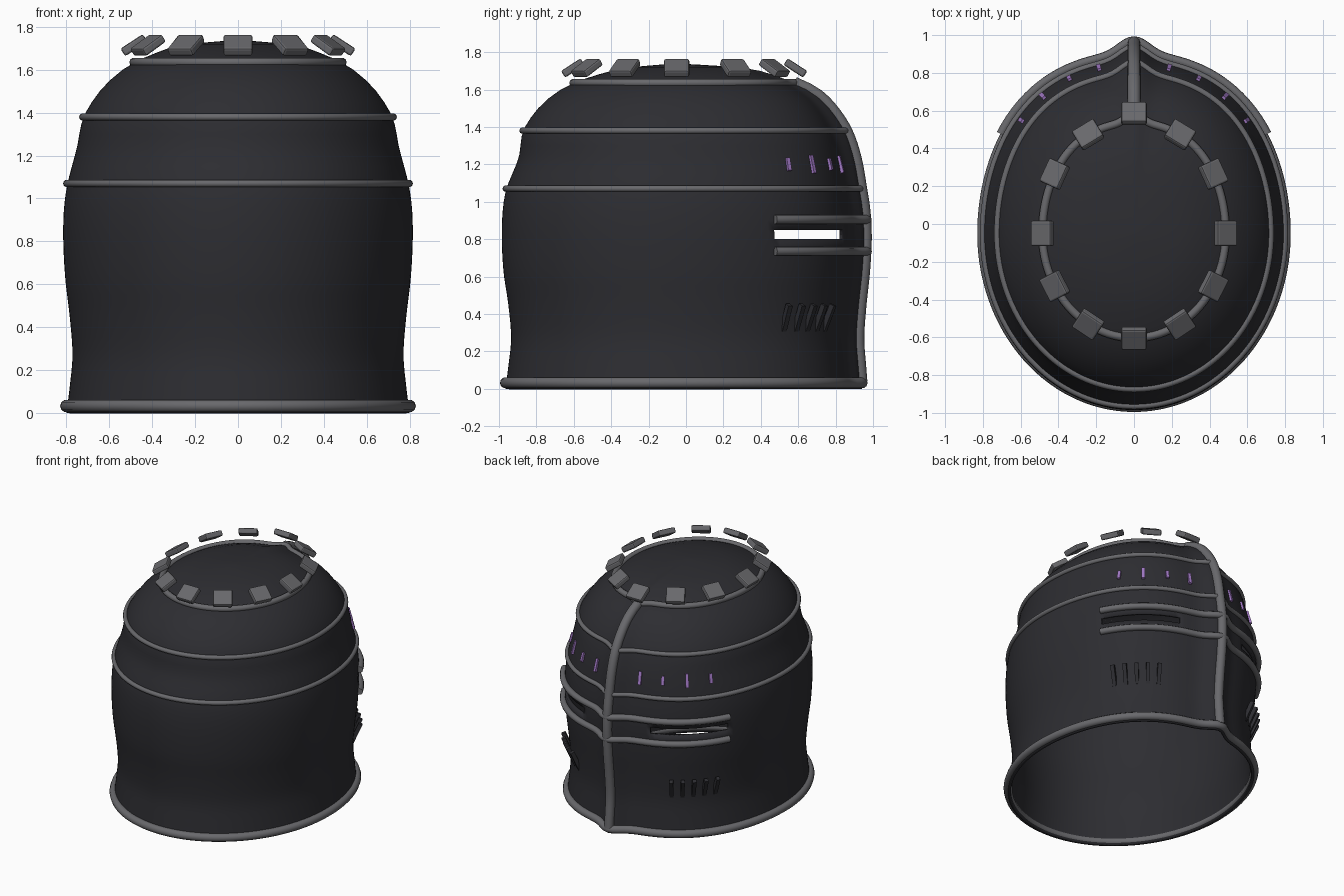
import bpy, bmesh
from math import sin, cos, exp, radians, pi
from mathutils import Vector, Matrix

if "Cube" in bpy.data.objects:
    bpy.data.objects.remove(bpy.data.objects["Cube"], do_unlink=True)


def material(name, color):
    m = bpy.data.materials.new(name)
    m.use_nodes = True
    m.diffuse_color = (*color, 1)
    bsdf = m.node_tree.nodes["Principled BSDF"]
    bsdf.inputs["Base Color"].default_value = (*color, 1)
    bsdf.inputs["Roughness"].default_value = 0.6
    return m


DARK = material("charcoal", (0.026, 0.026, 0.031))
GREY = material("steel grey", (0.14, 0.14, 0.15))
PURPLE = material("purple", (0.36, 0.19, 0.56))

# Helmet profile: height, half width, rear reach, front reach
PROFILE = [
    (0, .80, .965, .94), (.12, .785, .95, .93), (.27, .772, .935, .92),
    (.45, .785, .95, .932), (.62, .805, .975, .95), (.8, .815, .985, .96),
    (.95, .812, .98, .953), (1.07, .795, .96, .935), (1.235, .752, .895, .905),
    (1.38, .72, .87, .855), (1.5, .645, .79, .775), (1.58, .565, .70, .69),
    (1.63, .49, .61, .59), (1.68, .38, .47, .46), (1.72, .24, .29, .28),
    (1.738, .02, .07, -.03)]
CENTRE = -0.05


def section(z):
    """Smoothly interpolated profile row at height z."""
    n = len(PROFILE)
    i = max(k for k in range(n - 1) if PROFILE[k][0] <= z or k == 0)
    a, b = PROFILE[i], PROFILE[i + 1]
    before, after = PROFILE[max(i - 1, 0)], PROFILE[min(i + 2, n - 1)]
    h = b[0] - a[0]
    s = (z - a[0]) / h
    row = []
    for k in (1, 2, 3):
        m0 = (b[k] - before[k]) / (b[0] - before[0]) * h
        m1 = (after[k] - a[k]) / (after[0] - a[0]) * h
        row.append((2*s**3 - 3*s**2 + 1) * a[k] + (s**3 - 2*s**2 + s) * m0
                   + (3*s**2 - 2*s**3) * b[k] + (s**3 - s**2) * m1)
    return row


def surface(t, z, off=0.0):
    """Point on the helmet; t runs round from the beak."""
    half, rear, tip = section(z)
    c, s = cos(t), sin(t)
    if c > 0:
        shape = 1 - 0.075 * c**3 + 0.075 * exp(-(s / 0.12)**2)
        y = (tip - CENTRE + off) * c * shape
    else:
        y = (rear + CENTRE + off) * c
    return Vector(((half + off) * s, y + CENTRE, z))


def finish(name, bm, mat):
    mesh = bpy.data.meshes.new(name)
    bm.to_mesh(mesh)
    bm.free()
    mesh.materials.append(mat)
    obj = bpy.data.objects.new(name, mesh)
    bpy.context.collection.objects.link(obj)
    return obj


def smooth(obj, angle=35):
    bpy.ops.object.select_all(action='DESELECT')
    obj.select_set(True)
    bpy.context.view_layer.objects.active = obj
    bpy.ops.object.shade_smooth_by_angle(angle=radians(angle))


def tube(name, points, radius, closed=False):
    cu = bpy.data.curves.new(name, 'CURVE')
    cu.dimensions = '3D'
    cu.bevel_depth = radius
    cu.bevel_resolution = 3
    cu.use_fill_caps = True
    sp = cu.splines.new('POLY')
    sp.points.add(len(points) - 1)
    for p, co in zip(sp.points, points):
        p.co = (*co, 1)
    sp.use_cyclic_u = closed
    cu.materials.append(GREY)
    bpy.context.collection.objects.link(bpy.data.objects.new(name, cu))


def slab(name, t, z, off, size, tilt, mat, bevel=0.0):
    """Box set on the surface, leaning outward by tilt degrees."""
    side = (surface(t + .03, z) - surface(t - .03, z)).normalized()
    up = Vector((0, 0, 1))
    out = up.cross(side)
    lean = up * cos(radians(tilt)) + out * sin(radians(tilt))
    face = lean.cross(side)
    rot = Matrix((side, face, lean)).transposed().to_4x4()
    bm = bmesh.new()
    bmesh.ops.create_cube(bm, size=1, matrix=Matrix.Translation(surface(t, z) + off[0] * out + off[1] * up)
                          @ rot @ Matrix.Diagonal((*size, 1)))
    obj = finish(name, bm, mat)
    if bevel:
        mod = obj.modifiers.new("bevel", 'BEVEL')
        mod.width = bevel
        mod.segments = 2


# Shell with an eye slit cut in each side of the front
STEPS = 160
heights = [i * 0.05 for i in range(33)] + [1.63, 1.655, 1.68, 1.7, 1.72, 1.732, 1.738]
bm = bmesh.new()
rows = [[bm.verts.new(surface(2 * pi * j / STEPS, z)) for j in range(STEPS)] for z in heights]
for i in range(len(rows) - 1):
    for j in range(STEPS):
        middle = (j + 0.5) * 360 / STEPS
        from_beak = min(middle, 360 - middle)
        if i == 16 and 20 < from_beak < 58.5:
            continue
        k = (j + 1) % STEPS
        bm.faces.new((rows[i][j], rows[i + 1][j], rows[i + 1][k], rows[i][k]))
bm.faces.new(rows[-1])
bmesh.ops.recalc_face_normals(bm, faces=bm.faces)
shell = finish("helmet_shell", bm, DARK)
solid = shell.modifiers.new("thickness", 'SOLIDIFY')
solid.thickness = 0.02
solid.offset = -1
smooth(shell)

# Trim rings round the shell
for name, z, radius in (("bottom_rim", .032, .03), ("lower_band", 1.07, .017),
                        ("upper_band", 1.38, .017), ("crown_ring", 1.635, .022)):
    tube(name, [surface(2 * pi * j / STEPS, z, 0.004) for j in range(STEPS)], radius, True)

# Ridge down the beak
tube("front_ridge", [surface(0, .04 + 1.595 * i / 48) for i in range(49)], .035)

# Bars above and below the eye slits
for name, z in (("brow_bar", .905), ("cheek_bar", .735)):
    tube(name, [surface(radians(58.5 * i / 40), z, 0.012) for i in range(-40, 41)], .024)

# Crown blocks
for i in range(12):
    slab(f"crown_block_{i + 1}", radians(30 * i), 1.63, (-.005, .085),
         (.135, .125, .042), 33, GREY, .01)

for sign, label in ((1, "left"), (-1, "right")):
    # Coloured markers between the bands
    for i, (deg, height) in enumerate(((14, .095), (26.5, .065), (39, .1), (51, .07))):
        slab(f"{label}_marker_{i + 1}", sign * radians(deg), 1.2, (.004, 0),
             (.022, .02, height), -15, PURPLE)
    # Breathing slats
    for i in range(5):
        slab(f"{label}_slat_{i + 1}", sign * radians(31 + 5.5 * i), .38, (.015, 0),
             (.027, .03, .15), 24, DARK)
